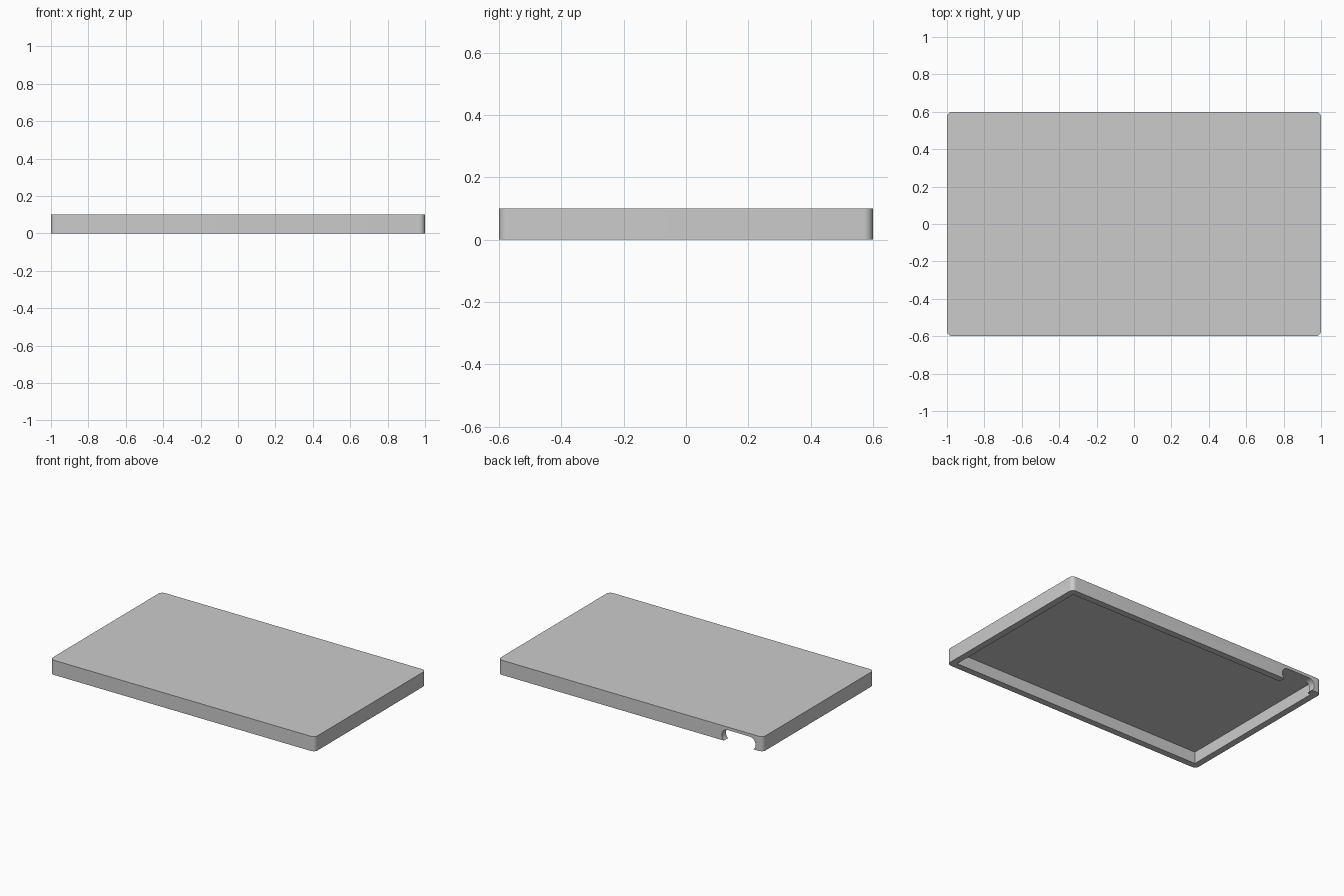
import bpy
import bmesh
import math

cube = bpy.data.objects.get("Cube")
if cube:
    bpy.data.objects.remove(cube, do_unlink=True)

LENGTH, WIDTH, HEIGHT = 2.0, 1.2, 0.1
WALL, CAVITY = 0.045, 0.08
CORNER = 0.03

grey = bpy.data.materials.new("plain_grey")
grey.use_nodes = True
colour = (0.6, 0.6, 0.6, 1.0)
grey.diffuse_color = colour
grey.node_tree.nodes["Principled BSDF"].inputs["Base Color"].default_value = colour


def make_prism(name, outline, direction):
    """Extrude a closed outline of 3D points along a direction."""
    bm = bmesh.new()
    face = bm.faces.new([bm.verts.new(p) for p in outline])
    ret = bmesh.ops.extrude_face_region(bm, geom=[face])
    moved = [v for v in ret["geom"] if isinstance(v, bmesh.types.BMVert)]
    bmesh.ops.translate(bm, verts=moved, vec=direction)
    bmesh.ops.recalc_face_normals(bm, faces=bm.faces)
    mesh = bpy.data.meshes.new(name)
    bm.to_mesh(mesh)
    bm.free()
    mesh.materials.append(grey)
    obj = bpy.data.objects.new(name, mesh)
    bpy.context.collection.objects.link(obj)
    return obj


def rounded_rectangle(half_x, half_y, radius, steps):
    """Outline made of four quarter arcs, anticlockwise."""
    points = []
    for quarter, (sx, sy) in enumerate([(1, 1), (-1, 1), (-1, -1), (1, -1)]):
        for i in range(steps + 1):
            a = (quarter + i / steps) * math.pi / 2
            points.append((sx * (half_x - radius) + radius * math.cos(a),
                           sy * (half_y - radius) + radius * math.sin(a), 0))
    return points


# Lid body with rounded upright corners
lid = make_prism("lid_shell",
                 rounded_rectangle(LENGTH / 2, WIDTH / 2, CORNER, 8), (0, 0, HEIGHT))

# Hollow underside, square inner corners
hx, hy = LENGTH / 2 - WALL, WIDTH / 2 - WALL
hollow = make_prism("hollow_cutter",
                    [(sx * hx, sy * hy, -0.05)
                     for sx, sy in [(1, 1), (-1, 1), (-1, -1), (1, -1)]],
                    (0, 0, CAVITY + 0.05))

# Round-ended opening through the back wall, open at the bottom
radius, centre_z = 0.045, 0.0345
slot_outline = []
for x, start in [(-0.735, -math.pi / 2), (-0.9, math.pi / 2)]:
    for i in range(17):
        a = start + math.pi * i / 16
        slot_outline.append((x + radius * math.cos(a), WIDTH / 2 - 0.1,
                             centre_z + radius * math.sin(a)))
slot = make_prism("slot_cutter", slot_outline, (0, 0.2, 0))

# Cut the shell and tidy up
bpy.context.view_layer.objects.active = lid
lid.select_set(True)
for cutter in (hollow, slot):
    cutter.hide_render = True
    mod = lid.modifiers.new("cut", 'BOOLEAN')
    mod.operation = 'DIFFERENCE'
    mod.solver = 'EXACT'
    mod.object = cutter
    bpy.ops.object.modifier_apply(modifier=mod.name)
    bpy.data.objects.remove(cutter, do_unlink=True)

bpy.ops.object.shade_smooth_by_angle(angle=math.radians(30))
